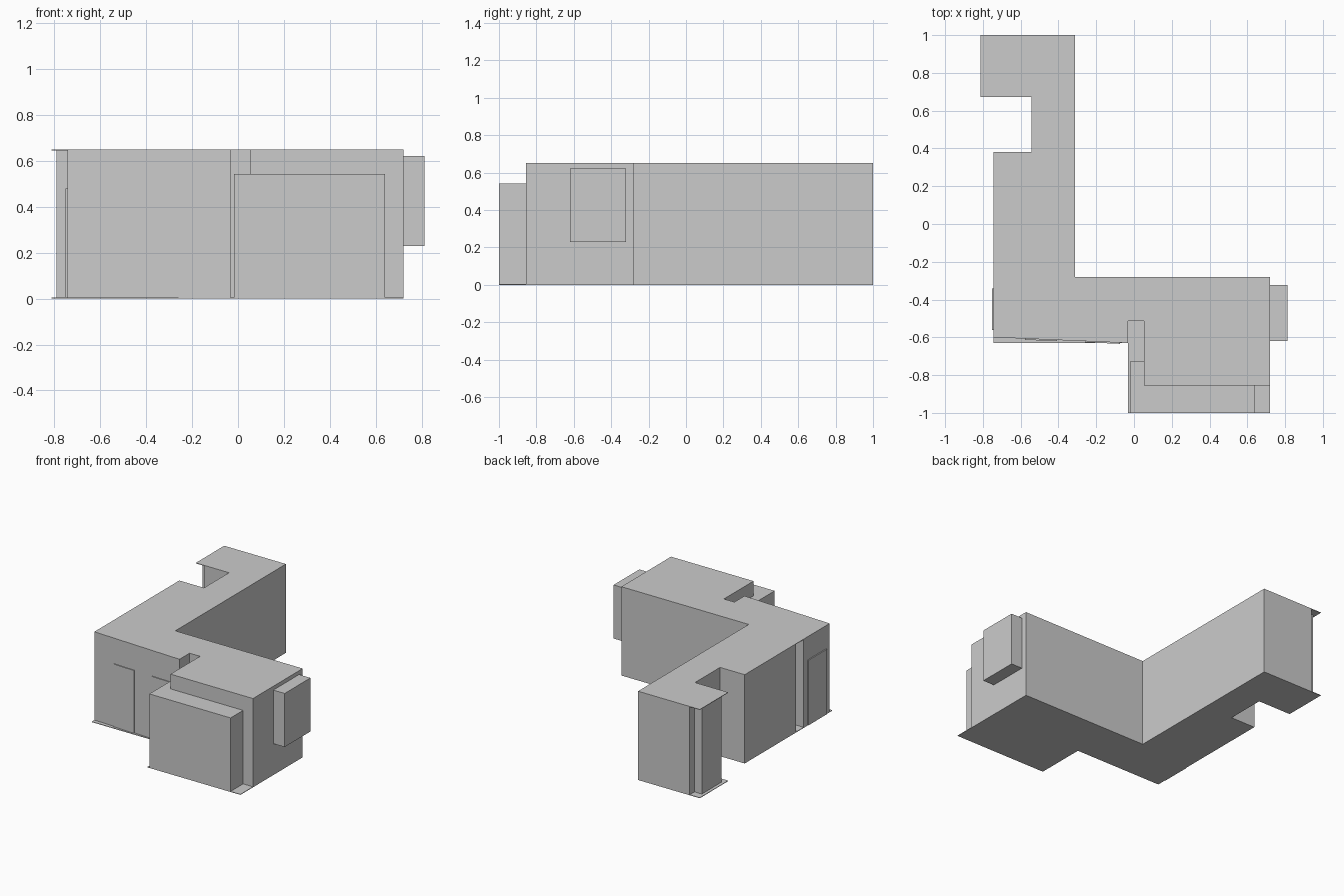
import bpy, bmesh

grey = bpy.data.materials.new("plain_grey")
grey.diffuse_color = (0.6, 0.6, 0.6, 1)


def prism(name, outline, z0, z1):
    """Extrude a plan outline from z0 to z1."""
    bm = bmesh.new()
    base = bm.faces.new([bm.verts.new((x, y, z0)) for x, y in outline])
    up = bmesh.ops.extrude_face_region(bm, geom=[base])
    for v in up["geom"]:
        if isinstance(v, bmesh.types.BMVert):
            v.co.z = z1
    bmesh.ops.recalc_face_normals(bm, faces=bm.faces[:])
    mesh = bpy.data.meshes.new(name)
    bm.to_mesh(mesh)
    bm.free()
    mesh.materials.append(grey)
    ob = bpy.data.objects.new(name, mesh)
    bpy.context.collection.objects.link(ob)
    return ob


def block(name, x0, x1, y0, y1, z0, z1):
    return prism(name, [(x0, y0), (x1, y0), (x1, y1), (x0, y1)], z0, z1)


# Outline shared by floor and roof: left side and back
back = [(0.72, -0.28), (-0.312, -0.28), (-0.312, 1), (-0.812, 1),
        (-0.812, 0.672), (-0.543, 0.672), (-0.543, 0.382), (-0.743, 0.382)]

# Thin floor slab
prism("floor", back + [(-0.743, -0.63), (-0.033, -0.63),
                       (-0.033, -1), (0.72, -1)], 0, 0.004)

# Front edge of the upper building, slightly slanted, with a notch
front = [(-0.743, -0.6), (-0.033, -0.63), (-0.033, -0.513),
         (0.052, -0.513), (0.052, -0.855), (0.72, -0.855)]

# Thin roof slab
prism("roof", back + front, 0.646, 0.65)

# Walls: rear corner stepped in under the roof, slot in the left wall
rear = [(0.72, -0.28), (-0.312, -0.28), (-0.312, 1), (-0.73, 1),
        (-0.73, 0.945), (-0.79, 0.945), (-0.79, 0.72), (-0.743, 0.72),
        (-0.743, 0.672), (-0.543, 0.672), (-0.543, 0.382), (-0.743, 0.382)]
slot = [(-0.743, -0.21), (-0.64, -0.21), (-0.64, -0.3), (-0.743, -0.3)]
prism("walls", rear + slot + front, 0.004, 0.646)

# Lower front bay, wrapping round the corner
prism("front_bay", [(-0.018, -1), (0.64, -1), (0.64, -0.85), (0.052, -0.85),
                    (0.052, -0.725), (-0.018, -0.725)], 0.004, 0.542)

# Box window on the right wall
block("box_window", 0.715, 0.812, -0.62, -0.322, 0.23, 0.622)

# Doors on the slanted front wall
for i, (x0, x1) in enumerate([(-0.578, -0.408), (-0.26, -0.073)]):
    ya, yb = (-0.6 - 0.03 * (x + 0.743) / 0.71 for x in (x0, x1))
    prism("front_door_%d" % (i + 1),
          [(x0, ya - 0.006), (x1, yb - 0.006), (x1, yb + 0.002), (x0, ya + 0.002)],
          0.004, 0.463)

# Door on the left wall
block("side_door", -0.751, -0.742, -0.56, -0.342, 0.004, 0.48)
